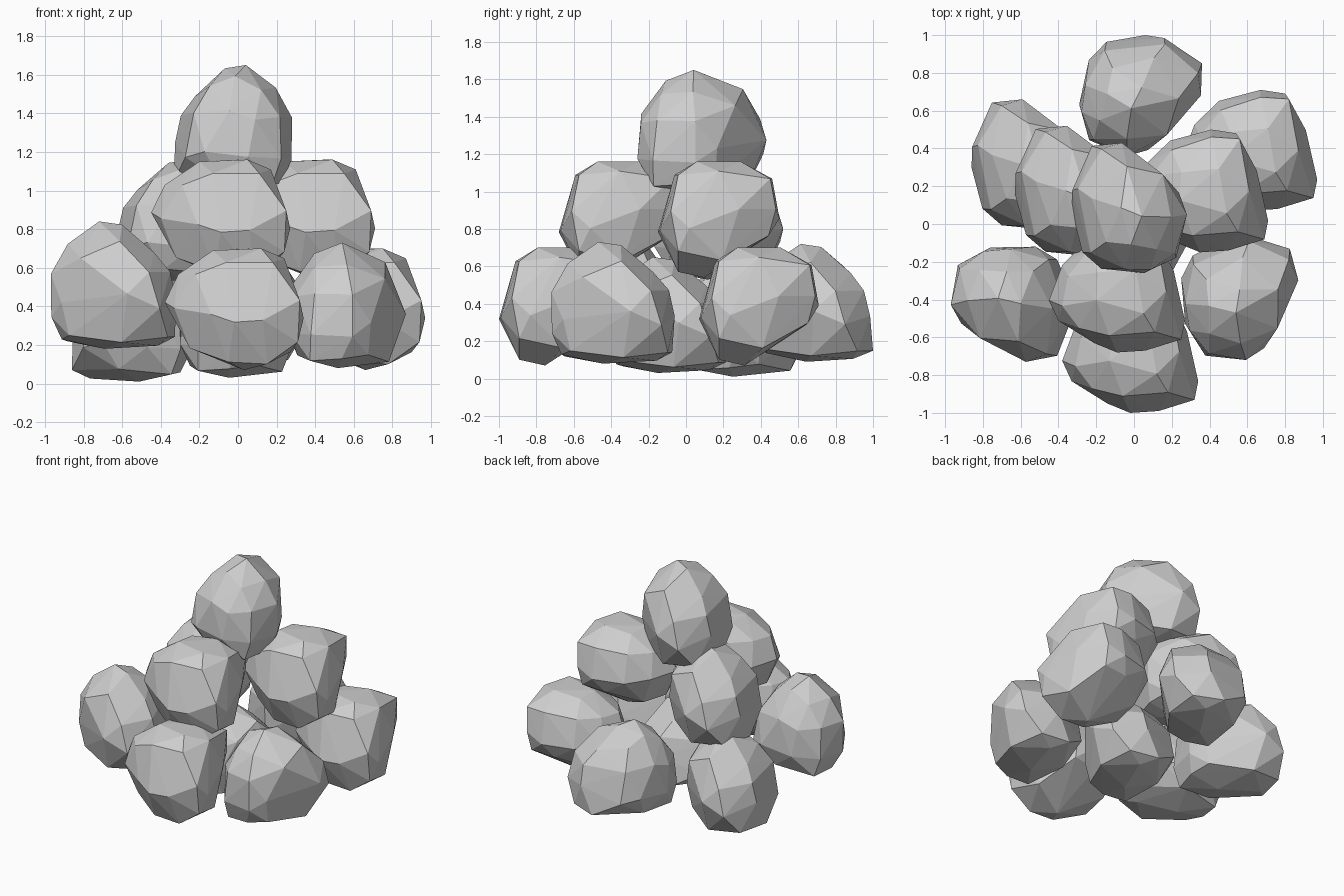
import bpy
import bmesh
from math import radians
from mathutils import Euler, Vector

cube = bpy.data.objects.get("Cube")
if cube:
    bpy.data.objects.remove(cube, do_unlink=True)

stone = bpy.data.materials.new("stone_grey")
stone.use_nodes = True
grey = (0.62, 0.62, 0.62, 1)
stone.diffuse_color = grey
stone.node_tree.nodes["Principled BSDF"].inputs["Base Color"].default_value = grey

# Corners of the stone, from its crown down to its underside
CROWN = [(-.11, -.05, .29), (.14, -.12, .3), (.1, .12, .3), (-.1, .1, .28)]
SHOULDER = [(-.29, -.08, .17), (-.2, -.2, .17), (-.04, -.24, .23), (.2, -.22, .23),
            (.26, 0, .25), (.21, .28, .21), (.06, .29, .21), (-.15, .22, .19),
            (-.26, .08, .18)]
GIRTH = [(-.36, -.05, .03), (-.31, -.16, 0), (-.12, -.28, -.03), (0, -.33, -.07),
         (.15, -.32, -.06), (.34, -.26, .04), (.3, .11, .05), (.19, .31, .05),
         (.06, .33, 0), (-.16, .27, 0), (-.29, .14, .02)]
UNDERSIDE = [(-.23, -.12, -.2), (-.2, .1, -.18), (-.03, -.22, -.27),
             (.17, -.22, -.28), (.33, -.22, -.17), (.36, -.16, -.05),
             (.29, .02, -.22), (.18, .27, -.09), (0, .26, -.1), (.05, -.08, -.31)]


def rock(name, low, high, yaw=None):
    """Faceted stone fitted between two corners.
    With a yaw, it rests on its broad flat end and is turned by that angle."""
    points = [Vector(p) for p in CROWN + SHOULDER + GIRTH + UNDERSIDE]
    if yaw is not None:
        spin = Euler((radians(-16), radians(90), radians(yaw)), "YXZ").to_matrix()
        points = [spin @ p for p in points]
    # Fit each axis to the wanted size
    for axis in range(3):
        a = min(p[axis] for p in points)
        b = max(p[axis] for p in points)
        scale = (high[axis] - low[axis]) / (b - a)
        for p in points:
            p[axis] = low[axis] + (p[axis] - a) * scale
    # Wrap the corners in flat faces
    bm = bmesh.new()
    corners = [bm.verts.new(p) for p in points]
    bmesh.ops.convex_hull(bm, input=corners)
    loose = [v for v in bm.verts if not v.link_faces]
    bmesh.ops.delete(bm, geom=loose, context="VERTS")
    bmesh.ops.recalc_face_normals(bm, faces=bm.faces)
    mesh = bpy.data.meshes.new(name)
    bm.to_mesh(mesh)
    bm.free()
    mesh.materials.append(stone)
    obj = bpy.data.objects.new(name, mesh)
    bpy.context.collection.objects.link(obj)


# Bottom layer
rock("base_rock_front", (-.38, -1, .07), (.34, -.35, .7))
rock("base_rock_front_left", (.25, -.72, .08), (.87, -.06, .73), 185)
rock("base_rock_front_right", (-.97, -.73, .18), (-.32, -.12, .84), 91)
rock("base_rock_back_left", (.25, .07, .07), (.97, .71, .7))
rock("base_rock_back_right", (-.86, -.03, .01), (-.24, .66, .65), -95)
rock("base_rock_back", (-.29, .36, .09), (.36, 1, .72), 168)
rock("base_rock_centre", (-.3, -.43, .03), (.32, .22, .65), 180)

# Middle layer
rock("middle_rock_front", (-.45, -.68, .54), (.27, -.03, 1.16))
rock("middle_rock_left", (-.01, -.15, .54), (.71, .5, 1.16))
rock("middle_rock_right", (-.63, -.17, .53), (0, .52, 1.16), -95)

# Top stone
rock("top_rock", (-.33, -.26, .99), (.28, .43, 1.65), -95)
